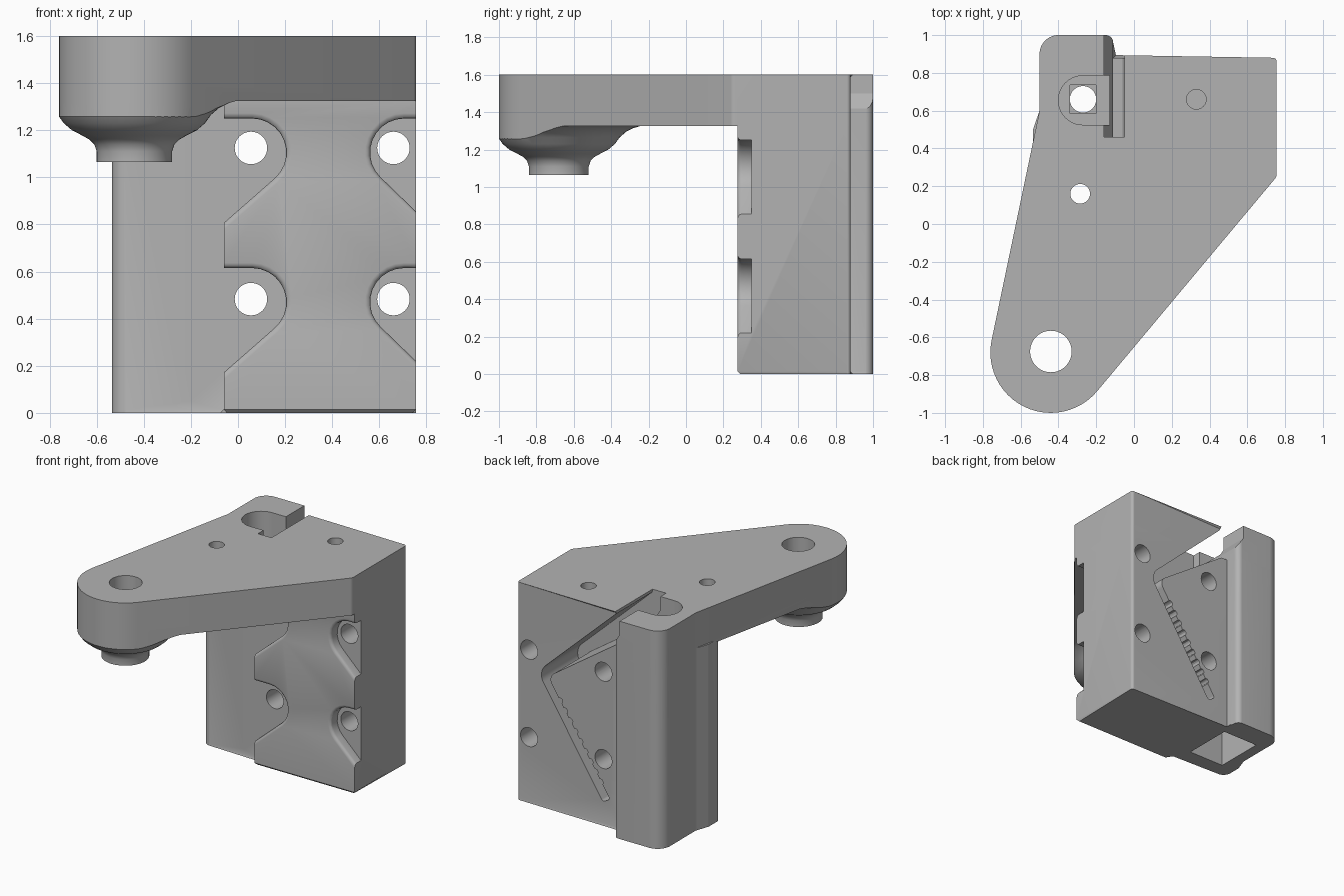
import bpy, bmesh, math
from mathutils import Vector

cube = bpy.data.objects.get("Cube")
if cube:
    bpy.data.objects.remove(cube, do_unlink=True)

grey = bpy.data.materials.new("plain_grey")
grey.use_nodes = True
colour = (0.45, 0.45, 0.45, 1)
grey.diffuse_color = colour
grey.node_tree.nodes["Principled BSDF"].inputs["Base Color"].default_value = colour


def rounded(corners, steps=10):
    """Outline with a fillet at each corner given as (u, v, radius)."""
    out = []
    for i, c in enumerate(corners):
        p = Vector(c[:2])
        r = c[2] if len(c) > 2 else 0
        if not r:
            out.append(p)
            continue
        a = (Vector(corners[i - 1][:2]) - p).normalized()
        b = (Vector(corners[(i + 1) % len(corners)][:2]) - p).normalized()
        half = a.angle(b) / 2
        centre = p + (a + b).normalized() * (r / math.sin(half))
        t = r / math.tan(half)
        start, end = p + a * t - centre, p + b * t - centre
        turn = start.angle_signed(end)
        for k in range(steps + 1):
            ang = -turn * k / steps
            ca, sa = math.cos(ang), math.sin(ang)
            out.append(centre + Vector((start.x * ca - start.y * sa, start.x * sa + start.y * ca)))
    return out


def circle(u, v, r, n=40):
    return [Vector((u + r * math.cos(math.tau * k / n), v + r * math.sin(math.tau * k / n))) for k in range(n)]


def make_object(name, bm):
    bmesh.ops.recalc_face_normals(bm, faces=bm.faces)
    mesh = bpy.data.meshes.new(name)
    bm.to_mesh(mesh)
    bm.free()
    mesh.materials.append(grey)
    ob = bpy.data.objects.new(name, mesh)
    bpy.context.collection.objects.link(ob)
    return ob


def prism(name, outline, axis, lo, hi, chamfer_at=None):
    """Extrude an outline along z (from xy) or y (from xz), optionally chamfering one cap."""
    bm = bmesh.new()
    place = (lambda p, h: (p.x, p.y, h)) if axis == "z" else (lambda p, h: (p.x, h, p.y))
    rings = [[bm.verts.new(place(p, h)) for p in outline] for h in (lo, hi)]
    caps = [bm.faces.new(ring) for ring in rings]
    n = len(outline)
    for i in range(n):
        j = (i + 1) % n
        bm.faces.new((rings[0][i], rings[0][j], rings[1][j], rings[1][i]))
    if chamfer_at is not None:
        bmesh.ops.bevel(bm, geom=list(caps[chamfer_at].edges), offset=0.014,
                        segments=1, affect="EDGES", clamp_overlap=False)
    return make_object(name, bm)


def combine(target, other, operation):
    mod = target.modifiers.new("combine", "BOOLEAN")
    mod.operation = operation
    mod.solver = "EXACT"
    mod.object = other
    bpy.context.view_layer.objects.active = target
    bpy.ops.object.modifier_apply(modifier=mod.name)
    bpy.data.objects.remove(other, do_unlink=True)


def cut(target, outline, axis, lo, hi):
    combine(target, prism("cutter", outline, axis, lo, hi), "DIFFERENCE")


# Mounting block with the rear tower
block_outline = rounded([
    (-0.535, 0.35, 0.06), (-0.06, 0.35), (-0.06, 0.275), (0.755, 0.275), (0.755, 0.88, 0.02),
    (-0.11, 0.88), (-0.11, 1.0, 0.04), (-0.5, 1.0, 0.1), (-0.5, 0.6, 0.05), (-0.535, 0.5, 0.05)])
bracket = prism("bracket", block_outline, "z", 0, 1.34, chamfer_at=0)

# Teardrop pockets on the front
for dz in (0, 0.635):
    left = [(-0.2, 0.049), (0.445, 0.615, 0.145), (-0.2, 0.615)]
    right = [(0.9, 0.08), (0.348, 0.615, 0.145), (0.9, 0.615)]
    for pocket in (left, right):
        cut(bracket, rounded([(p[0], p[1] + dz, *p[2:]) for p in pocket]), "y", 0.2, 0.35)

# Rounded rims of the pockets
bm = bmesh.new()
bm.from_mesh(bracket.data)
rim = []
for e in bm.edges:
    mid = (e.verts[0].co + e.verts[1].co) / 2
    on_front = all(abs(v.co.y - 0.275) < 0.001 for v in e.verts)
    if on_front and -0.055 < mid.x < 0.745 and 0.1 < mid.z < 1.3 and len(e.link_faces) == 2 \
            and e.calc_face_angle() > 1:
        rim.append(e)
bmesh.ops.bevel(bm, geom=rim, offset=0.022, segments=3, profile=0.5, affect="EDGES", clamp_overlap=False)
bm.to_mesh(bracket.data)
bm.free()

# Top arm, a tapered plate with a round end
arm_outline = rounded([
    (-1.015, -1.865, 0.32), (0.755, 0.25, 0.04), (0.755, 0.88, 0.02), (-0.11, 0.88),
    (-0.11, 1.0, 0.04), (-0.5, 1.0, 0.1), (-0.5, 0.6, 0.1)], steps=24)
combine(bracket, prism("arm", arm_outline, "z", 1.325, 1.6, chamfer_at=1), "UNION")

# Flared boss under the round end, trimmed to the arm outline
profile = [(0.16, 1.065), (0.16, 1.11), (0.17, 1.14), (0.19, 1.16), (0.22, 1.177), (0.265, 1.2),
           (0.3, 1.23), (0.325, 1.265), (0.36, 1.295), (0.4, 1.315), (0.45, 1.33), (0.45, 1.4)]
bm = bmesh.new()
rings = [[bm.verts.new((p.x, p.y, z)) for p in circle(-0.44, -0.68, r, 64)] for r, z in profile]
for a, b in zip(rings, rings[1:]):
    for i in range(64):
        j = (i + 1) % 64
        bm.faces.new((a[i], a[j], b[j], b[i]))
bm.faces.new(rings[0])
bm.faces.new(rings[-1])
boss = make_object("boss", bm)
combine(boss, prism("trim", arm_outline, "z", 1.0, 1.45), "INTERSECT")
combine(bracket, boss, "UNION")

# Belt channel in the back, running up into the open notch
channel = rounded([
    (-0.05, 1.7), (-0.05, 1.58, 0.03), (0.588, 0.986, 0.1), (0.06, 0.17, 0.02), (0.0, 0.2, 0.02),
    (0.507, 0.97, 0.06), (-0.06, 1.36), (-0.11, 1.36), (-0.11, 1.42), (-0.16, 1.5), (-0.16, 1.7)])
cut(bracket, channel, "y", 0.46, 1.1)

# Belt teeth along the sloping side
for k in range(9):
    x = 0.08 + k * 0.041
    cut(bracket, circle(x, 0.186 + 1.546 * x, 0.022, 12), "y", 0.46, 1.1)

# Keyhole recess, nut seat, screw hole and hollow of the tower
keyhole = rounded([(-0.4, 0.525, 0.129), (-0.13, 0.525), (-0.13, 0.785), (-0.4, 0.785, 0.129)])
cut(bracket, keyhole, "z", 1.35, 1.7)
cut(bracket, rounded([(-0.34, 0.585), (-0.2, 0.585), (-0.2, 0.735), (-0.34, 0.735)]), "z", 1.3, 1.4)
cut(bracket, circle(-0.27, 0.66, 0.07), "z", 1.1, 1.4)
cut(bracket, rounded([(-0.42, 0.46), (-0.13, 0.46), (-0.13, 0.83), (-0.42, 0.83)]), "z", -0.1, 1.2)

# Screw holes from front to back
for x in (0.055, 0.66):
    for z in (0.483, 1.125):
        cut(bracket, circle(x, z, 0.069), "y", 0.1, 1.1)

# Holes from the top: rod hole, small hole and blind hole
cut(bracket, circle(-0.44, -0.675, 0.11), "z", 0.9, 1.7)
cut(bracket, circle(-0.285, 0.16, 0.052), "z", 1.2, 1.7)
cut(bracket, circle(0.33, 0.66, 0.052), "z", 1.4, 1.7)

bpy.ops.object.select_all(action="DESELECT")
bracket.select_set(True)
bpy.context.view_layer.objects.active = bracket
bpy.ops.object.shade_smooth_by_angle(angle=math.radians(30))
